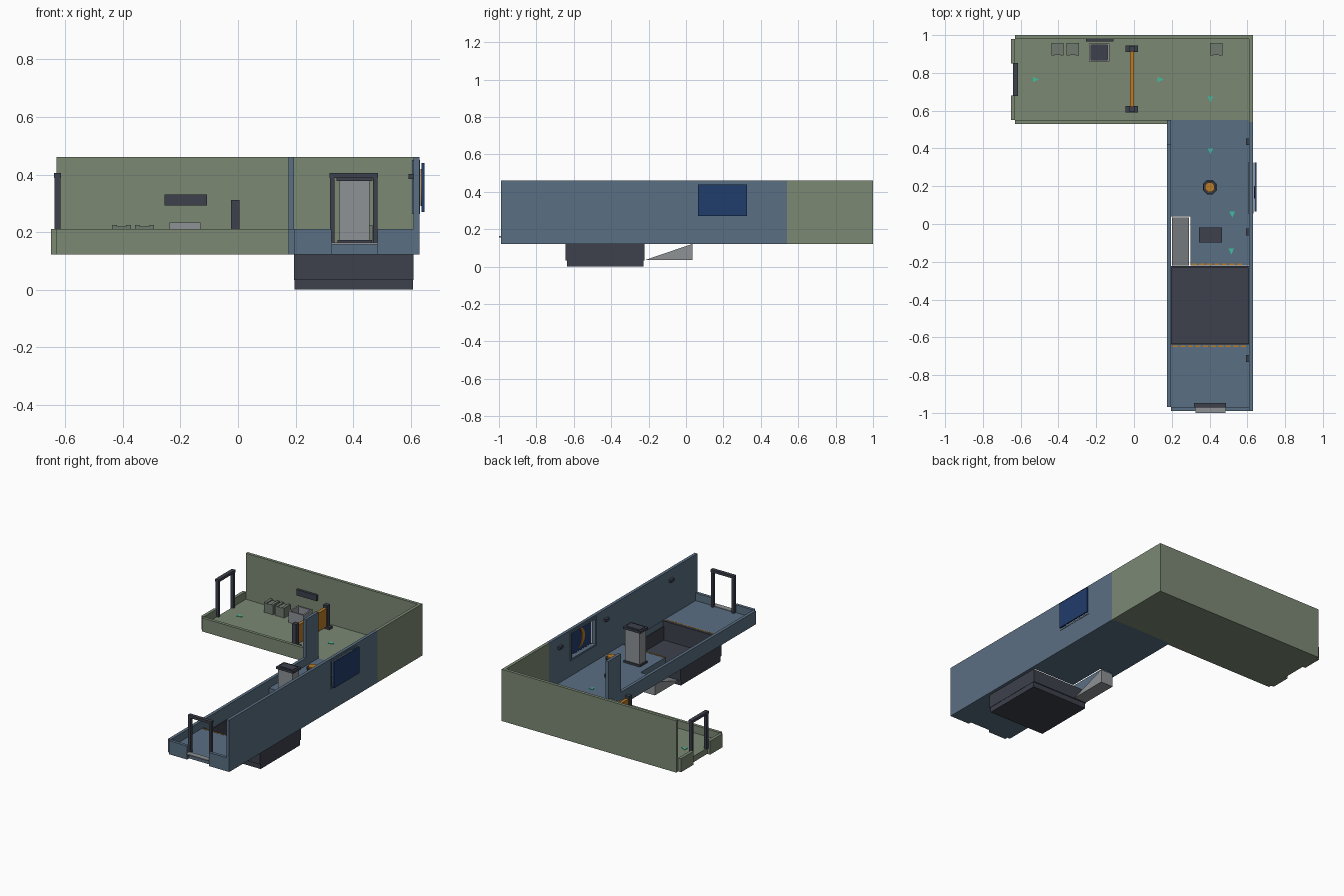
import bpy, bmesh, math

if "Cube" in bpy.data.objects:
    bpy.data.objects.remove(bpy.data.objects["Cube"])


def mat(name, rgb):
    m = bpy.data.materials.new(name)
    lin = [(c / 255 / 12.92) if c < 11 else ((c / 255 + 0.055) / 1.055) ** 2.4 for c in rgb]
    m.diffuse_color = (*lin, 1)
    m.use_nodes = True
    m.node_tree.nodes["Principled BSDF"].inputs["Base Color"].default_value = m.diffuse_color
    return m


GREEN = mat("sage_green", (124, 137, 116))
BLUE = mat("steel_blue", (90, 111, 131))
DARK = mat("charcoal", (61, 65, 76))
GREY = mat("light_grey", (142, 146, 149))
CRATE = mat("crate_grey_green", (112, 122, 112))
AMBER = mat("amber", (186, 124, 38))
NAVY = mat("navy", (32, 60, 108))
TEAL = mat("teal", (64, 190, 160))


def finish(name, bm, m):
    bmesh.ops.recalc_face_normals(bm, faces=bm.faces)
    me = bpy.data.meshes.new(name)
    bm.to_mesh(me)
    bm.free()
    me.materials.append(m)
    ob = bpy.data.objects.new(name, me)
    bpy.context.collection.objects.link(ob)
    return ob


def box(name, m, x, y, z):
    """Box from (min, max) pairs on each axis."""
    bm = bmesh.new()
    bmesh.ops.create_cube(bm, size=1)
    for v in bm.verts:
        for i, r in enumerate((x, y, z)):
            v.co[i] = r[1] if v.co[i] > 0 else r[0]
    return finish(name, bm, m)


def prism(name, m, pts, depth):
    """Extrude a planar polygon along a vector."""
    bm = bmesh.new()
    f = bm.faces.new([bm.verts.new(p) for p in pts])
    ext = bmesh.ops.extrude_face_region(bm, geom=[f], use_keep_orig=True)
    bmesh.ops.translate(bm, vec=depth, verts=[v for v in ext["geom"] if isinstance(v, bmesh.types.BMVert)])
    return finish(name, bm, m)


def octagon(name, m, c, r, z0, z1):
    pts = [(c[0] + r * math.cos(math.radians(22.5 + 45 * i)),
            c[1] + r * math.sin(math.radians(22.5 + 45 * i)), z0) for i in range(8)]
    return prism(name, m, pts, (0, 0, z1 - z0))


B, F, L, T = 0.122, 0.16, 0.21, 0.46   # base, floor, low wall, tall wall heights

# Green room shell
box("room_floor", GREEN, (-0.63, 0.63), (0.55, 0.98), (B, F))
box("room_back_wall", GREEN, (-0.63, 0.63), (0.98, 1.0), (B, T))
box("room_right_wall", GREEN, (0.61, 0.63), (0.54, 0.98), (B, T))
box("room_front_wall", GREEN, (-0.63, 0.18), (0.53, 0.55), (B, L))
for i, y in enumerate(((0.55, 0.68), (0.85, 0.98))):
    box(f"room_left_wall_{i}", GREEN, (-0.65, -0.63), y, (B, L))

# Blue corridor floor, open over the pit and ramp
box("corridor_floor_front", BLUE, (0.195, 0.61), (-0.97, -0.64), (B, F))
box("corridor_floor_main", BLUE, (0.30, 0.61), (-0.22, 0.55), (B, F))
box("corridor_floor_side", BLUE, (0.195, 0.30), (0.04, 0.55), (B, F))

# Corridor walls with a window opening on the right
box("corridor_right_wall_front", BLUE, (0.61, 0.63), (-0.99, 0.06), (B, T))
box("corridor_right_wall_back", BLUE, (0.61, 0.63), (0.32, 0.54), (B, T))
box("window_sill_wall", BLUE, (0.61, 0.63), (0.06, 0.32), (B, 0.265))
box("window_header", BLUE, (0.61, 0.63), (0.06, 0.32), (0.445, T))
box("corridor_left_wall", BLUE, (0.175, 0.195), (-0.97, 0.42), (B, L))
box("corridor_corner_wall", BLUE, (0.175, 0.195), (0.42, 0.55), (B, T))
for i, x in enumerate(((0.195, 0.325), (0.485, 0.61))):
    box(f"corridor_front_wall_{i}", BLUE, x, (-0.99, -0.97), (B, L))

# Window trim, outside sky panel and crescent
for i, y in enumerate(((0.055, 0.068), (0.312, 0.325))):
    box(f"window_jamb_{i}", BLUE, (0.604, 0.632), y, (0.265, 0.447))
for i, z in enumerate(((0.262, 0.274), (0.438, 0.45))):
    box(f"window_rail_{i}", BLUE, (0.604, 0.632), (0.055, 0.325), z)
box("sky_panel", NAVY, (0.638, 0.648), (0.065, 0.325), (0.27, 0.44))
outer = [(0.634, 0.20 - 0.065 * math.sin(a), 0.355 + 0.065 * math.cos(a))
         for a in (math.pi * k / 12 for k in range(13))]
inner = [(0.634, 0.20 - 0.035 * math.sin(a), 0.355 + 0.065 * math.cos(a))
         for a in (math.pi * k / 12 for k in range(11, 0, -1))]
prism("sky_crescent", AMBER, outer + inner, (0.0045, 0, 0))

# Door frames
for i, x in enumerate(((0.32, 0.335), (0.47, 0.485))):
    box(f"front_door_post_{i}", DARK, x, (-0.97, -0.95), (F, 0.39))
box("front_door_lintel", DARK, (0.318, 0.487), (-0.972, -0.948), (0.388, 0.405))
box("front_door_threshold", GREY, (0.325, 0.485), (-1.0, -0.965), (0.157, 0.164))
for i, y in enumerate(((0.68, 0.696), (0.834, 0.85))):
    box(f"left_door_post_{i}", DARK, (-0.637, -0.617), y, (F, 0.39))
box("left_door_lintel", DARK, (-0.64, -0.615), (0.678, 0.852), (0.388, 0.405))

# Sunken pit: base slab, four sides and edge markings
box("pit_base", DARK, (0.197, 0.608), (-0.635, -0.228), (0, 0.034))
for n, y in (("front", (-0.645, -0.632)), ("back", (-0.232, -0.222))):
    box(f"pit_{n}_side", DARK, (0.195, 0.61), y, (0.034, B + (0.036 if n == "front" else -0.002)))
for n, x in (("left", (0.195, 0.202)), ("right", (0.603, 0.61))):
    box(f"pit_{n}_side", DARK, x, (-0.64, -0.225), (0.034, B))
box("pit_right_backing", BLUE, (0.608, 0.612), (-0.64, -0.22), (B, F))
for n, y, x0, count in (("front", -0.648, 0.205, 10), ("back", -0.213, 0.305, 7)):
    for k in range(count):
        x = x0 + k * 0.04
        box(f"pit_{n}_mark_{k}", AMBER, (x, x + 0.028), (y - 0.004, y + 0.004), (F, F + 0.003))

# Ramp wedge down to the pit
prism("ramp", GREY, [(0.2, -0.22, 0.035), (0.2, 0.035, 0.035), (0.2, 0.035, 0.122)], (0.09, 0, 0))

# Console pedestal
box("pedestal_base", DARK, (0.345, 0.465), (-0.098, -0.018), (F, 0.172))
box("pedestal_column", GREY, (0.353, 0.457), (-0.09, -0.026), (0.172, 0.378))
box("pedestal_cap", DARK, (0.343, 0.467), (-0.098, -0.018), (0.378, 0.392))
box("pedestal_screen", DARK, (0.355, 0.455), (-0.086, -0.03), (0.392, 0.396))

# Octagonal post
octagon("post_base", DARK, (0.402, 0.195), 0.041, F, 0.18)
octagon("post_shaft", DARK, (0.402, 0.195), 0.026, 0.18, 0.28)
octagon("post_cap", DARK, (0.402, 0.195), 0.036, 0.275, 0.292)
octagon("post_light", AMBER, (0.402, 0.195), 0.027, 0.292, 0.302)

# Barrier
for i, y in enumerate((0.608, 0.928)):
    box(f"barrier_foot_{i}", DARK, (-0.044, 0.022), (y - 0.017, y + 0.017), (F, 0.175))
    box(f"barrier_post_{i}", DARK, (-0.025, 0.005), (y - 0.015, y + 0.015), (0.175, 0.312))
box("barrier_panel", AMBER, (-0.02, 0.0), (0.62, 0.916), (0.175, 0.295))

# Open basin and the wall display above it
for i, x in enumerate(((-0.238, -0.228), (-0.14, -0.13))):
    box(f"basin_side_{i}", GREY, x, (0.86, 0.955), (F, 0.234))
for i, y in enumerate(((0.86, 0.868), (0.947, 0.955))):
    box(f"basin_end_{i}", GREY, (-0.238, -0.13), y, (F, 0.234))
box("basin_bottom", DARK, (-0.23, -0.138), (0.866, 0.949), (F, 0.19))
box("wall_display", DARK, (-0.255, -0.108), (0.965, 0.98), (0.292, 0.33))

# Crates with raised end bands
for i, x in enumerate((-0.405, -0.325, 0.435)):
    box(f"crate_body_{i}", CRATE, (x - 0.03, x + 0.03), (0.895, 0.955), (F, 0.219))
    for j, s in enumerate((-1, 1)):
        c = x + s * 0.024
        box(f"crate_band_{i}_{j}", CRATE, (c - 0.009, c + 0.009), (0.892, 0.958), (F, 0.225))

# Wall lamps
for i, y in enumerate((0.435, -0.042, -0.712)):
    box(f"wall_lamp_{i}", DARK, (0.593, 0.611), (y - 0.018, y + 0.018), (0.385, 0.402))

# Floor arrows
for i, (x, y, right) in enumerate(((-0.52, 0.765, 1), (0.14, 0.765, 1), (0.405, 0.66, 0),
                                   (0.405, 0.385, 0), (0.52, 0.05, 0), (0.515, -0.145, 0))):
    tri = [(-0.016, -0.015), (0.016, 0), (-0.016, 0.015)]
    pts = [(x + a, y + b, F) if right else (x + b, y - a, F) for a, b in tri]
    prism(f"floor_arrow_{i}", TEAL, pts, (0, 0, 0.003))
